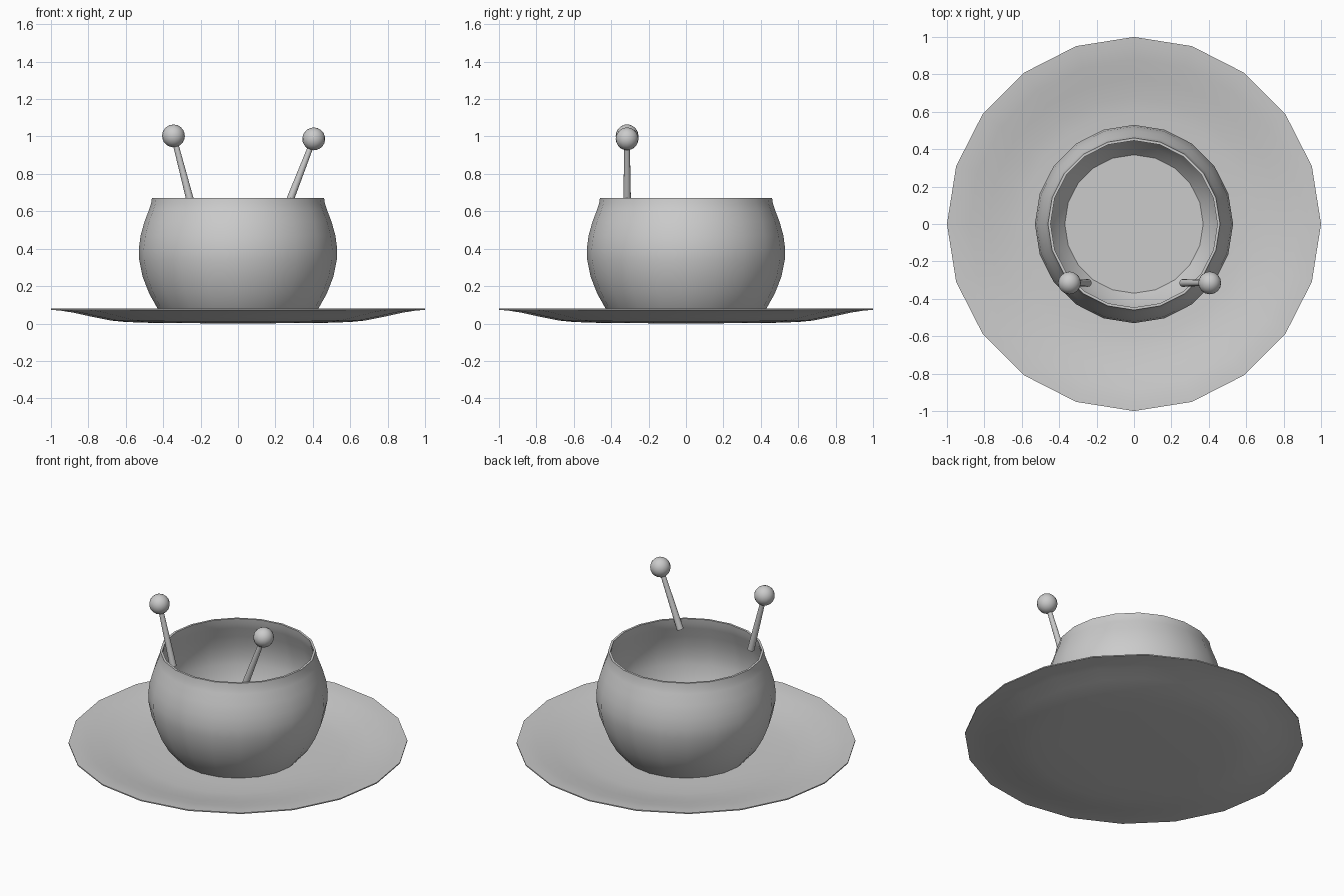
import bpy, bmesh, math
from mathutils import Vector

if "Cube" in bpy.data.objects:
    bpy.data.objects.remove(bpy.data.objects["Cube"])

SIDES = 20


def finish(name, bm, angle=40):
    bmesh.ops.remove_doubles(bm, verts=bm.verts, dist=1e-5)
    bmesh.ops.recalc_face_normals(bm, faces=bm.faces)
    me = bpy.data.meshes.new(name)
    bm.to_mesh(me)
    bm.free()
    ob = bpy.data.objects.new(name, me)
    bpy.context.collection.objects.link(ob)
    bpy.ops.object.select_all(action='DESELECT')
    ob.select_set(True)
    bpy.context.view_layer.objects.active = ob
    bpy.ops.object.shade_smooth_by_angle(angle=math.radians(angle))
    return ob


def lathe(name, profile):
    """Spin a closed (radius, z) profile around the z axis."""
    bm = bmesh.new()
    vs = [bm.verts.new((r, 0, z)) for r, z in profile]
    es = [bm.edges.new(p) for p in zip(vs, vs[1:])]
    bmesh.ops.spin(bm, geom=vs + es, axis=(0, 0, 1), cent=(0, 0, 0),
                   angle=2 * math.pi, steps=SIDES, use_merge=True)
    return finish(name, bm)


def stick(name, foot, tip):
    """Tapered rod with a round knob at its tip."""
    foot, tip = Vector(foot), Vector(tip)
    axis = tip - foot
    rot = axis.to_track_quat('Z', 'Y').to_matrix().to_4x4()
    bm = bmesh.new()
    bmesh.ops.create_cone(bm, cap_ends=True, segments=12, radius1=0.021,
                          radius2=0.014, depth=axis.length)
    rod = finish(name + "_rod", bm)
    rod.matrix_world = rot
    rod.location = (foot + tip) / 2
    bm = bmesh.new()
    bmesh.ops.create_uvsphere(bm, u_segments=16, v_segments=10, radius=0.061)
    knob = finish(name + "_knob", bm)
    knob.matrix_world = rot
    knob.location = tip


# Saucer: flat centre, gently raised rim
lathe("saucer", [(0, 0.0), (0.45, 0.003), (0.6, 0.008), (0.68, 0.016),
                 (0.78, 0.036), (0.88, 0.058), (0.95, 0.069), (1.0, 0.073),
                 (1.0, 0.08), (0.95, 0.077), (0.88, 0.066), (0.78, 0.045),
                 (0.68, 0.026), (0.6, 0.018), (0.45, 0.012), (0, 0.01)])

# Bowl: rounded hollow body with a thin wall
outer = [(0.375, 0.015), (0.43, 0.08), (0.475, 0.16), (0.51, 0.25),
         (0.528, 0.34), (0.53, 0.40), (0.521, 0.47), (0.50, 0.545),
         (0.475, 0.61), (0.465, 0.64), (0.46, 0.672)]
inner = [(0.446, 0.672), (0.451, 0.638), (0.461, 0.605), (0.485, 0.54),
         (0.505, 0.467), (0.513, 0.40), (0.511, 0.345), (0.493, 0.256),
         (0.459, 0.17), (0.416, 0.092), (0.37, 0.035)]
lathe("bowl", [(0, 0.015)] + outer + inner + [(0, 0.035)])

# Two sticks leaning outward at the front
stick("left_stick", (-0.247, -0.315, 0.625), (-0.345, -0.315, 1.003))
stick("right_stick", (0.262, -0.315, 0.62), (0.405, -0.315, 0.987))
